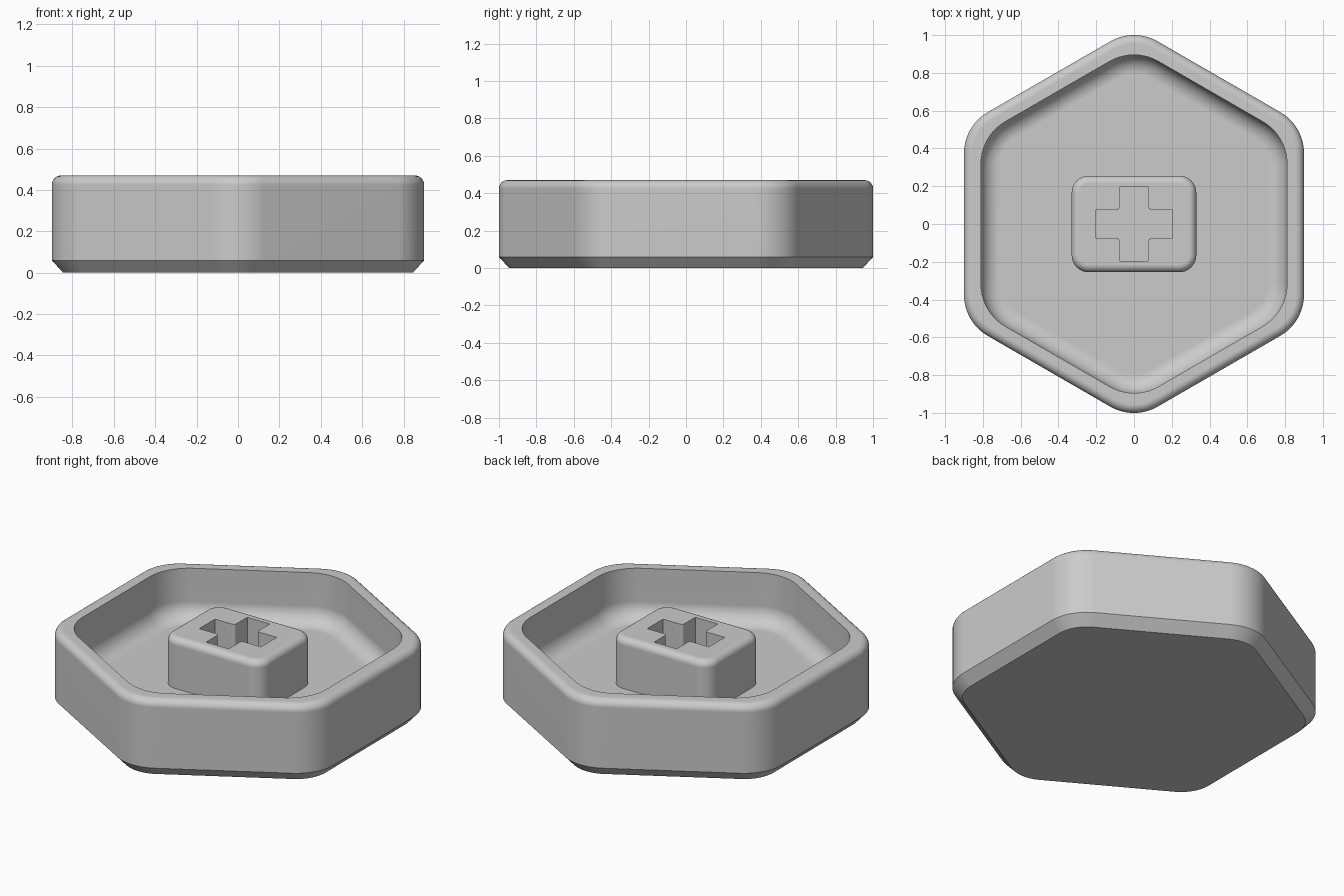
import bpy, bmesh
from math import pi, cos, sin, atan2

if "Cube" in bpy.data.objects:
    bpy.data.objects.remove(bpy.data.objects["Cube"])

grey = bpy.data.materials.new("plain grey")
grey.use_nodes = True
colour = (0.6, 0.6, 0.6, 1)
grey.diffuse_color = colour
grey.node_tree.nodes["Principled BSDF"].inputs["Base Color"].default_value = colour

SEGS = 10
FLOOR, TOP = 0.17, 0.47


def hexagon(apothem, radius):
    """Arc centres of a rounded hexagon with corners on the y axis."""
    r = (apothem - radius) / cos(pi / 6)
    return [(r * cos(a), r * sin(a)) for a in (pi / 6 + i * pi / 3 for i in range(6))]


def ring(centres, radius, z):
    """Closed outline with an arc around each centre."""
    points, n = [], len(centres)
    for i, (x, y) in enumerate(centres):
        px, py = centres[i - 1]
        nx, ny = centres[(i + 1) % n]
        start = atan2(y - py, x - px) - pi / 2
        sweep = (atan2(ny - y, nx - x) - pi / 2 - start) % (2 * pi)
        for s in range(SEGS + 1):
            a = start + sweep * s / SEGS
            points.append((x + radius * cos(a), y + radius * sin(a), z))
    return points


def loft(name, rings):
    """Skin a stack of outlines and cap both ends."""
    bm = bmesh.new()
    loops = [[bm.verts.new(p) for p in r] for r in rings]
    for low, high in zip(loops, loops[1:]):
        for i in range(len(low)):
            bm.faces.new((low[i - 1], low[i], high[i], high[i - 1]))
    bm.faces.new(loops[0][::-1])
    bm.faces.new(loops[-1])
    bmesh.ops.recalc_face_normals(bm, faces=bm.faces)
    mesh = bpy.data.meshes.new(name)
    bm.to_mesh(mesh)
    bm.free()
    mesh.materials.append(grey)
    obj = bpy.data.objects.new(name, mesh)
    bpy.context.collection.objects.link(obj)
    return obj


def activate(obj):
    bpy.ops.object.select_all(action='DESELECT')
    obj.select_set(True)
    bpy.context.view_layer.objects.active = obj


def smooth(obj):
    activate(obj)
    bpy.ops.object.shade_smooth_by_angle(angle=pi / 6)
    mod = obj.modifiers.new("flat faces", 'WEIGHTED_NORMAL')
    mod.keep_sharp = True


def top_fillet(centres, radius, fillet, steps=6):
    return [ring(centres, radius - fillet * (1 - cos(a)), TOP - fillet * (1 - sin(a)))
            for a in (pi / 2 * i / steps for i in range(steps + 1))]


# Hexagonal dish: chamfered foot, rounded rim, filleted cavity
outer, inner = hexagon(0.9, 0.25), hexagon(0.81, 0.26)
cove, steps = 0.1, 8
rings = [ring(outer, 0.195, 0), ring(outer, 0.25, 0.06)]
rings += top_fillet(outer, 0.25, 0.045)
rings.append(ring(inner, 0.26, TOP))
for i in range(steps + 1):
    a = pi / 2 * i / steps
    rings.append(ring(inner, 0.26 - cove * (1 - cos(a)), FLOOR + cove * (1 - sin(a))))
smooth(loft("dish", rings))

# Rounded block in the middle
r = 0.09
cx, cy = 0.33 - r, 0.255 - r
block = [(cx, -cy), (cx, cy), (-cx, cy), (-cx, -cy)]
post = loft("centre_post", [ring(block, r, FLOOR - 0.02)] + top_fillet(block, r, 0.04))

# Cross-shaped socket, with its re-entrant corners eased
w, length_x, length_y, ease = 0.075, 0.205, 0.195, 0.018
cross = []
for sx, sy in ((1, 1), (-1, 1), (-1, -1), (1, -1)):
    arc = [(w + ease * (1 - cos(a)), w + ease * (1 - sin(a)))
           for a in (pi / 2 * i / 4 for i in range(5))]
    quarter = [(length_x, w)] + arc[::-1] + [(w, length_y)]
    if sx * sy < 0:
        quarter.reverse()
    cross += [(sx * x, sy * y) for x, y in quarter]
cutter = loft("cross_cutter", [[(x, y, z) for x, y in cross] for z in (0.1, 0.6)])
cutter.hide_render = True

activate(post)
cut = post.modifiers.new("socket", 'BOOLEAN')
cut.object = cutter
cut.operation = 'DIFFERENCE'
cut.solver = 'EXACT'
bpy.ops.object.modifier_apply(modifier=cut.name)
bpy.data.objects.remove(cutter)
smooth(post)
